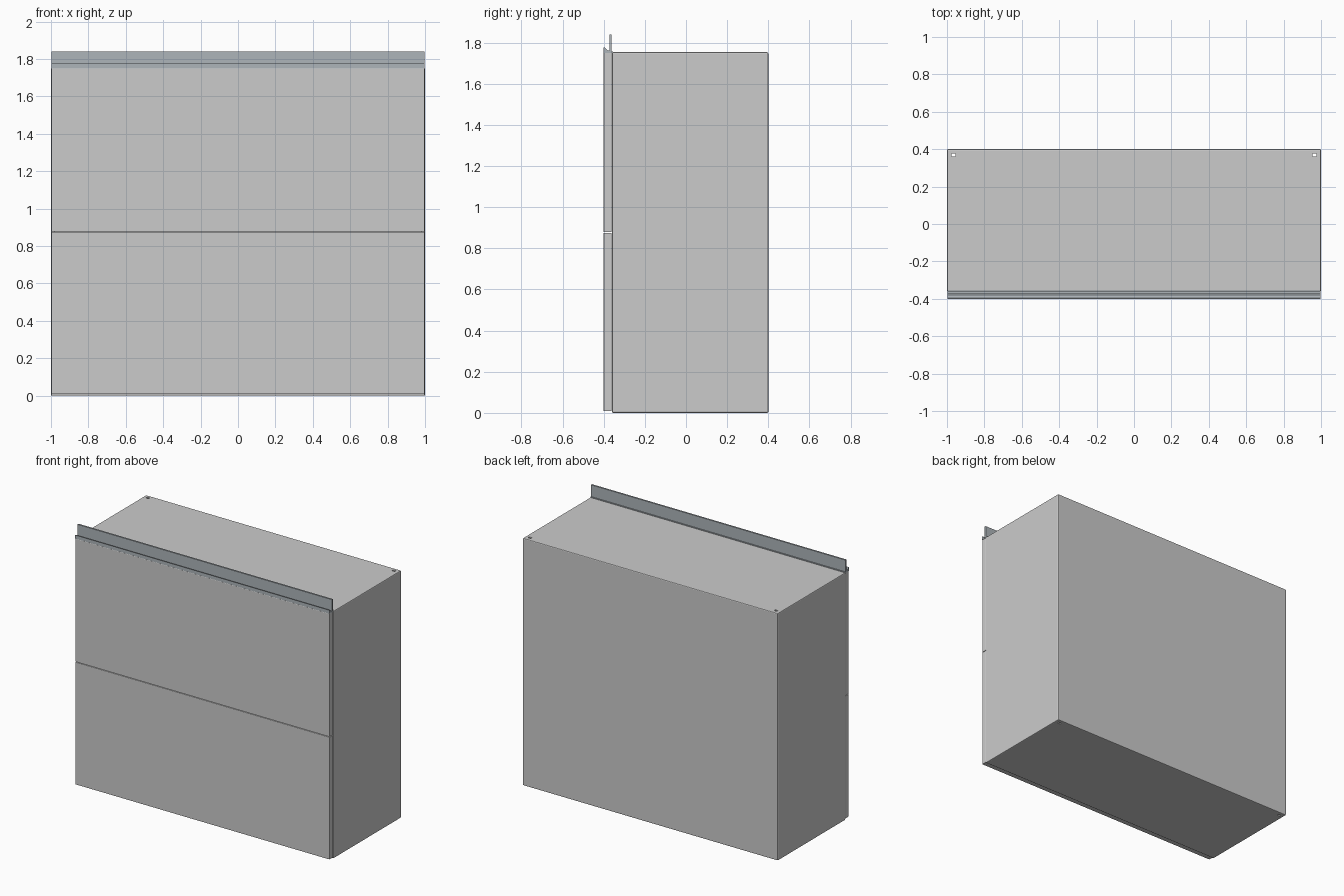
import bpy, bmesh

if "Cube" in bpy.data.objects:
    bpy.data.objects.remove(bpy.data.objects["Cube"])

H = 1.753          # cabinet height
DOOR_Y = -0.36     # plane between carcass and fronts


def finish(name, bm):
    bmesh.ops.recalc_face_normals(bm, faces=bm.faces)
    me = bpy.data.meshes.new(name)
    bm.to_mesh(me)
    bm.free()
    ob = bpy.data.objects.new(name, me)
    bpy.context.collection.objects.link(ob)
    return ob


def box(name, lo, hi, bevel=0.0):
    bm = bmesh.new()
    bmesh.ops.create_cube(bm, size=1)
    for v in bm.verts:
        v.co = [(a + b) / 2 + c * (b - a) for a, b, c in zip(lo, hi, v.co)]
    ob = finish(name, bm)
    if bevel:
        m = ob.modifiers.new("edge", 'BEVEL')
        m.width, m.segments = bevel, 2
    return ob


def extrude_x(name, profile, half):
    bm = bmesh.new()
    face = bm.faces.new([bm.verts.new((-half, y, z)) for y, z in profile])
    new = bmesh.ops.extrude_face_region(bm, geom=[face])["geom"]
    bmesh.ops.translate(bm, vec=(2 * half, 0, 0),
                        verts=[g for g in new if isinstance(g, bmesh.types.BMVert)])
    return finish(name, bm)


def cut(ob, cutter):
    m = ob.modifiers.new("cut", 'BOOLEAN')
    m.operation, m.solver, m.object = 'DIFFERENCE', 'EXACT', cutter
    cutter.hide_render = True
    cutter.hide_set(True)
    cutter.display_type = 'WIRE'


# Hollow carcass, open at the front
carcass = box("carcass", (-1, DOOR_Y, 0), (1, 0.4, H), 0.006)
cut(carcass, box("interior_cutter", (-0.98, DOOR_Y - 0.1, 0.02), (0.98, 0.38, H - 0.02)))

# Small slots in the rear corners
for side, s in (("left", -1), ("right", 1)):
    x = s * 0.965
    cut(carcass, box("slot_cutter_" + side, (x - 0.011, 0.362, -0.1), (x + 0.011, 0.376, H + 0.1)))

# Two front panels with a fine seam between them
for name, z0, z1 in (("lower_front", 0.008, 0.875), ("upper_front", 0.878, H - 0.003)):
    box(name, (-0.997, -0.4, z0), (0.997, DOOR_Y - 0.002, z1), 0.002)

# Top rail: low front lip, sloped gutter and upright flange
rail = extrude_x("top_rail", [
    (-0.4, H - 0.003), (-0.4, 1.775), (-0.395, 1.775), (-0.38, 1.76), (-0.373, 1.76),
    (-0.373, 1.84), (-0.361, 1.84), (-0.361, 1.757), (-0.355, 1.757), (-0.355, H - 0.003)], 0.998)
mat = bpy.data.materials.new("rail_grey")
mat.diffuse_color = (0.42, 0.46, 0.49, 1)
mat.use_nodes = True
mat.node_tree.nodes["Principled BSDF"].inputs["Base Color"].default_value = mat.diffuse_color
rail.data.materials.append(mat)
